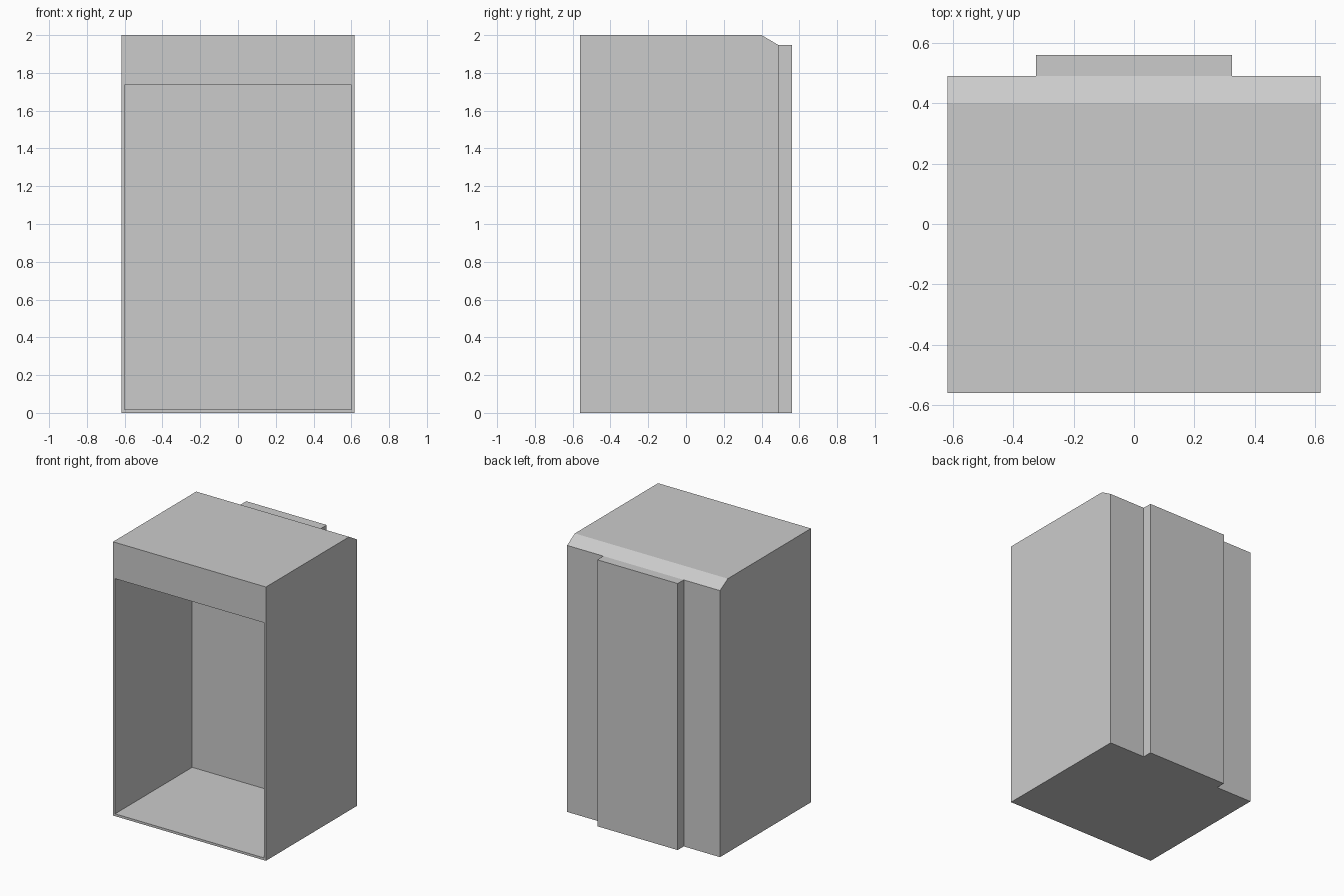
import bpy
import bmesh
from mathutils import Vector

if "Cube" in bpy.data.objects:
    bpy.data.objects.remove(bpy.data.objects["Cube"])

HALF_WIDTH = 0.618
FRONT, REAR, PANEL_REAR = -0.56, 0.49, 0.56
HEIGHT, SHOULDER = 2.0, 1.947
WALL = 0.017
OPENING_TOP = 1.735
CAVITY_DEPTH = 0.89

grey = bpy.data.materials.new("plain_grey")
grey.use_nodes = True
grey.diffuse_color = (0.6, 0.6, 0.6, 1)
grey.node_tree.nodes["Principled BSDF"].inputs["Base Color"].default_value = grey.diffuse_color


def extrude_profile(bm, profile, half_width):
    """Extrude a (y, z) outline across the width."""
    face = bm.faces.new([bm.verts.new((-half_width, y, z)) for y, z in profile])
    result = bmesh.ops.extrude_face_region(bm, geom=[face])
    moved = [v for v in result["geom"] if isinstance(v, bmesh.types.BMVert)]
    bmesh.ops.translate(bm, verts=moved, vec=(2 * half_width, 0, 0))
    bmesh.ops.recalc_face_normals(bm, faces=bm.faces[:])
    bm.normal_update()


def finish(bm, name):
    mesh = bpy.data.meshes.new(name)
    bm.to_mesh(mesh)
    bm.free()
    mesh.materials.append(grey)
    obj = bpy.data.objects.new(name, mesh)
    bpy.context.collection.objects.link(obj)
    return obj


# Cabinet shell with a sloped rear top edge
bm = bmesh.new()
extrude_profile(bm, [(FRONT, 0), (REAR, 0), (REAR, SHOULDER),
                     (0.4, HEIGHT), (FRONT, HEIGHT)], HALF_WIDTH)

# Front opening: thin frame with a deep header, pushed in to form the cavity
front = min(bm.faces, key=lambda f: f.normal.y)
bmesh.ops.inset_region(bm, faces=[front], thickness=WALL, use_even_offset=True)
for v in front.verts:
    if v.co.z > HEIGHT / 2:
        v.co.z = OPENING_TOP
pushed = bmesh.ops.extrude_discrete_faces(bm, faces=[front])["faces"][0]
bmesh.ops.translate(bm, verts=pushed.verts[:], vec=Vector((0, CAVITY_DEPTH, 0)))
finish(bm, "cabinet_shell")

# Raised panel on the back
bm = bmesh.new()
extrude_profile(bm, [(REAR, 0), (PANEL_REAR, 0),
                     (PANEL_REAR, SHOULDER), (REAR, SHOULDER)], 0.325)
finish(bm, "back_panel")
